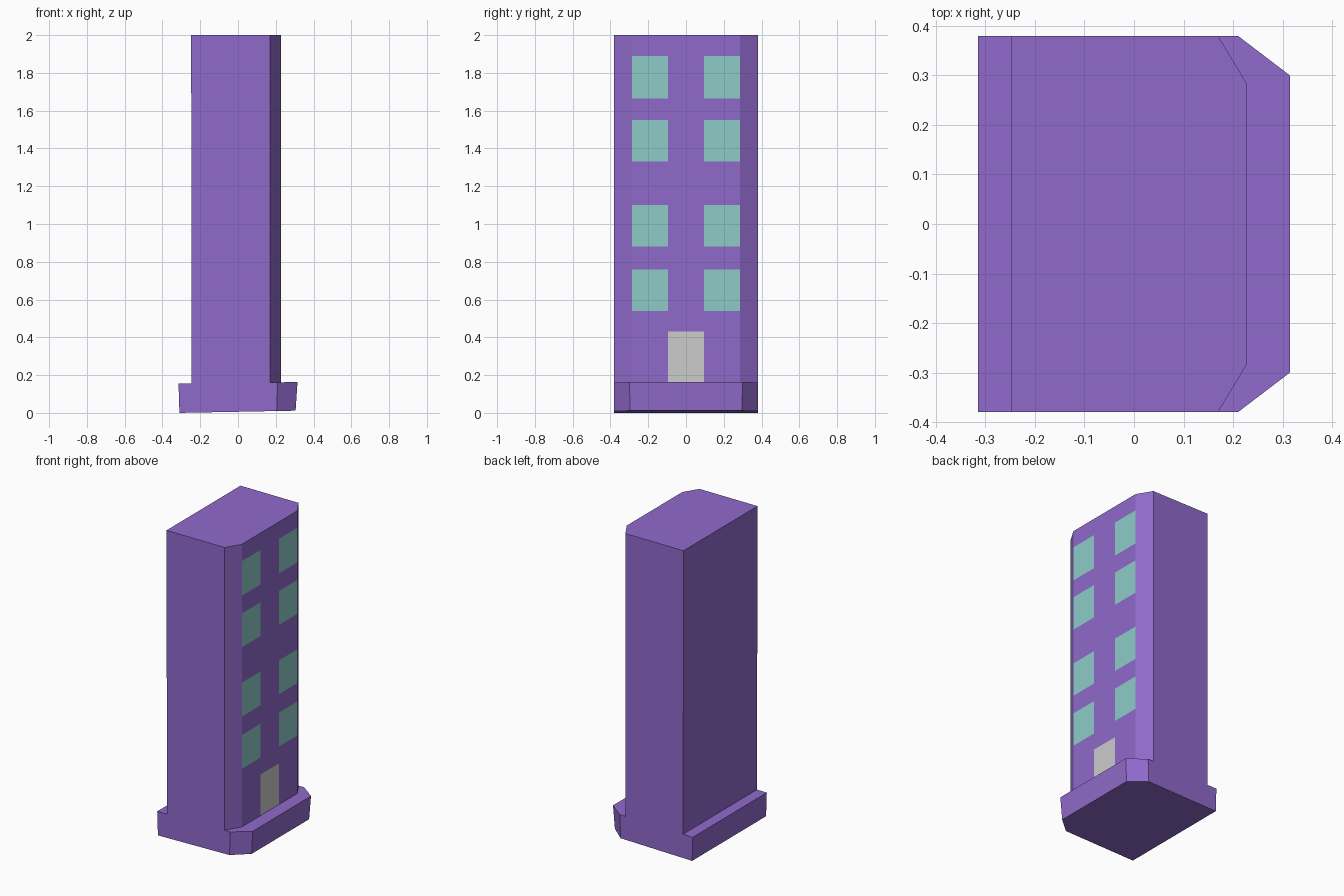
import bpy
import bmesh

cube = bpy.data.objects.get("Cube")
if cube:
    bpy.data.objects.remove(cube, do_unlink=True)


def material(name, rgb):
    mat = bpy.data.materials.new(name)
    mat.use_nodes = True
    mat.diffuse_color = (*rgb, 1)
    mat.node_tree.nodes["Principled BSDF"].inputs["Base Color"].default_value = (*rgb, 1)
    return mat


purple = material("purple wall", (0.28, 0.144, 0.6))
teal = material("teal glass", (0.266, 0.597, 0.584))
grey = material("grey door", (0.604, 0.604, 0.604))


def outline(back, shoulder, front, flat, depth=0.38):
    """Rectangle with both corners of its +x side cut off."""
    return [(back, -depth), (shoulder, -depth), (front, -flat),
            (front, flat), (shoulder, depth), (back, depth)]


def prism(lower, upper, low_z, high_z):
    """Join two matching outlines; each height is a function of x."""
    bm = bmesh.new()
    bottom = [bm.verts.new((x, y, low_z(x))) for x, y in lower]
    top = [bm.verts.new((x, y, high_z(x))) for x, y in upper]
    bm.faces.new(bottom[::-1])
    bm.faces.new(top)
    n = len(bottom)
    for i in range(n):
        j = (i + 1) % n
        bm.faces.new((bottom[i], bottom[j], top[j], top[i]))
    return bm


def finish(bm, name, mats):
    mesh = bpy.data.meshes.new(name)
    bm.to_mesh(mesh)
    bm.free()
    for mat in mats:
        mesh.materials.append(mat)
    obj = bpy.data.objects.new(name, mesh)
    bpy.context.collection.objects.link(obj)


# Plinth, slightly tapered and tilted
plinth = prism(outline(-0.31, 0.205, 0.305, 0.295), outline(-0.315, 0.21, 0.315, 0.3),
               lambda x: 0.006 + 0.019 * x, lambda x: 0.159 + 0.013 * x)
finish(plinth, "plinth", [purple])

# Tower
FRONT = 0.227
tower = prism(outline(-0.245, 0.17, FRONT, 0.285), outline(-0.248, 0.17, FRONT, 0.285),
              lambda x: 0.155, lambda x: 2.0)

# Cut the window and door edges into the +x wall
DOOR_TOP = 0.43
FLOORS = [(0.54, 0.76), (0.88, 1.1), (1.33, 1.55), (1.665, 1.89)]
cuts = [((0, y, 0), (0, 1, 0)) for y in (-0.095, 0.095)]
cuts += [((0, 0, z), (0, 0, 1)) for z in [DOOR_TOP] + [z for f in FLOORS for z in f]]
for point, normal in cuts:
    wall = [f for f in tower.faces if f.calc_center_median().x > FRONT - 0.001]
    parts = wall + list({e for f in wall for e in f.edges}) + list({v for f in wall for v in f.verts})
    bmesh.ops.bisect_plane(tower, geom=parts, plane_co=point, plane_no=normal)

# Colour windows and door by position on that wall
for f in tower.faces:
    c = f.calc_center_median()
    if c.x > FRONT - 0.001:
        if abs(c.y) > 0.1 and any(lo < c.z < hi for lo, hi in FLOORS):
            f.material_index = 1
        elif abs(c.y) < 0.09 and c.z < DOOR_TOP:
            f.material_index = 2
finish(tower, "tower", [purple, teal, grey])
